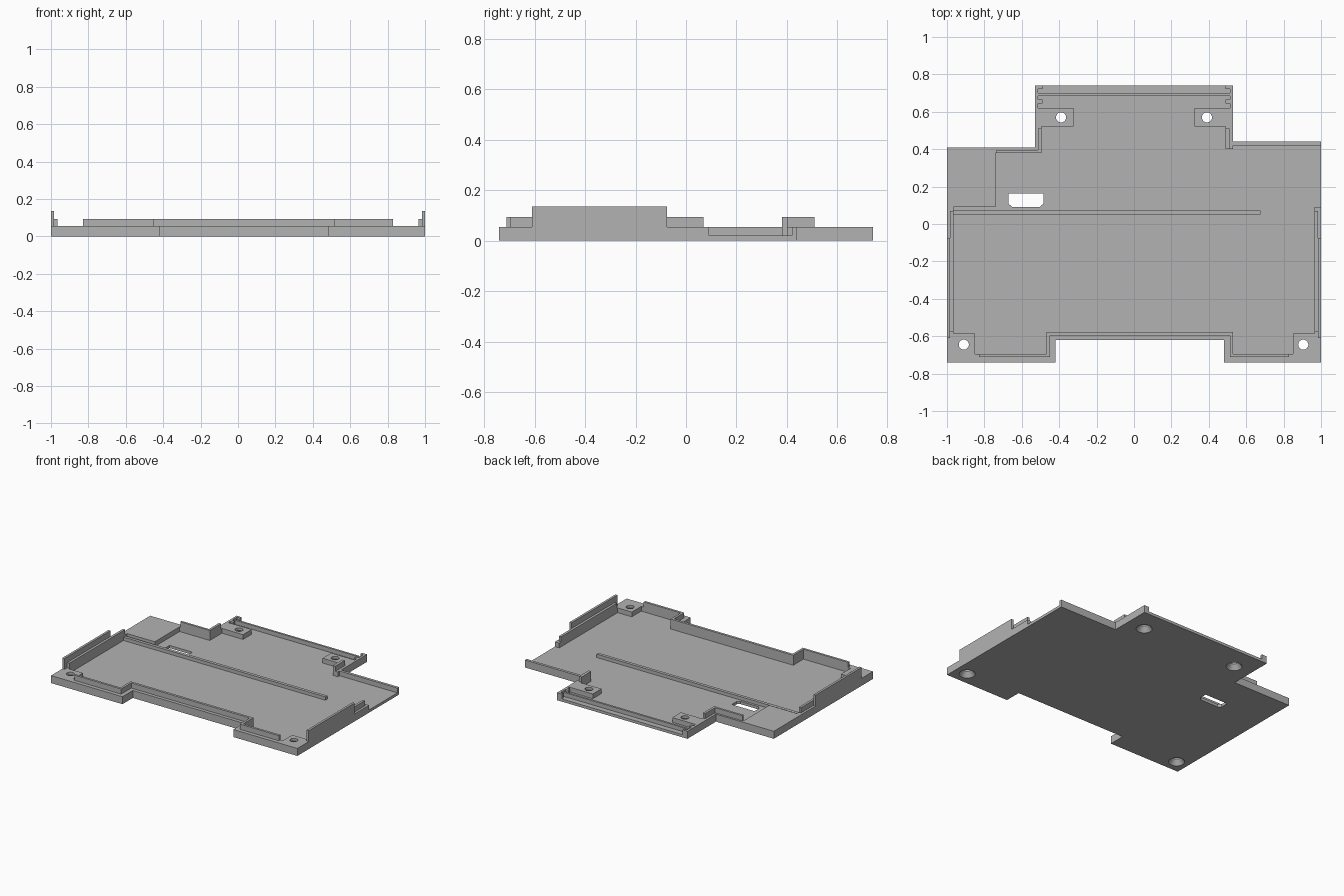
import bpy, bmesh, math

cube = bpy.data.objects.get("Cube")
if cube:
    bpy.data.objects.remove(cube)

grey = bpy.data.materials.new("plain grey plastic")
grey.use_nodes = True
colour = (0.45, 0.45, 0.45, 1)
grey.diffuse_color = colour
grey.node_tree.nodes["Principled BSDF"].inputs["Base Color"].default_value = colour

FLOOR, RIM, LIP, TALL = 0.02, 0.055, 0.093, 0.135


def finish(name, bm):
    bmesh.ops.recalc_face_normals(bm, faces=bm.faces)
    mesh = bpy.data.meshes.new(name)
    bm.to_mesh(mesh)
    bm.free()
    mesh.materials.append(grey)
    obj = bpy.data.objects.new(name, mesh)
    bpy.context.collection.objects.link(obj)
    return obj


def add_prism(bm, outline, z0, z1):
    face = bm.faces.new([bm.verts.new((x, y, z0)) for x, y in outline])
    new = bmesh.ops.extrude_face_region(bm, geom=[face])["geom"]
    verts = [v for v in new if isinstance(v, bmesh.types.BMVert)]
    bmesh.ops.translate(bm, verts=verts, vec=(0, 0, z1 - z0))


def prism(name, outline, z0, z1):
    bm = bmesh.new()
    add_prism(bm, outline, z0, z1)
    return finish(name, bm)


def box(name, x0, x1, y0, y1, z0, z1):
    return prism(name, [(x0, y0), (x1, y0), (x1, y1), (x0, y1)], z0, z1)


# Base plate
floor = prism("floor", [
    (-1, -.74), (-.42, -.74), (-.42, -.62), (.48, -.62), (.48, -.74), (1, -.74),
    (1, .44), (.53, .44), (.53, .74), (-.53, .74), (-.53, .41), (-1, .41)], 0, FLOOR)

# Front wall stepping around the notch, and the lip standing on its inner edge
inner = [(.85, -.695), (.53, -.695), (.53, -.577),
         (-.467, -.577), (-.467, -.695), (-.85, -.695)]
prism("front_wall", [
    (-.85, -.74), (-.42, -.74), (-.42, -.62), (.48, -.62), (.48, -.74), (.85, -.74)]
    + inner, FLOOR, RIM)
lip_inner = [(.83, -.695)] + inner[1:-1] + [(-.83, -.695)]
prism("front_lip", [
    (-.83, -.712), (-.45, -.712), (-.45, -.595),
    (.513, -.595), (.513, -.712), (.83, -.712)] + lip_inner, RIM, LIP)

# Side walls: low wall, inner lip and tall outer guard
for side, s in (("left", 1), ("right", -1)):
    box(side + "_wall", s * .965, s, -.585, .092, FLOOR, RIM)
    box(side + "_lip", s * .965, s * .983, -.577, .07, RIM, LIP)
    box(side + "_guard", s * .983, s, -.61, -.075, RIM, TALL)

# Raised corner platform and the stepped wall beside it
prism("corner_platform", [
    (-1, .092), (-.74, .092), (-.74, .38), (-.495, .38), (-.495, .52),
    (-.53, .52), (-.53, .41), (-1, .41)], FLOOR, RIM)
prism("platform_lip", [
    (-.735, .38), (-.495, .38), (-.495, .51), (-.513, .51),
    (-.513, .396), (-.735, .396)], RIM, LIP)

# Back walls on the left side
box("back_left_wall", .53, 1, .42, .44, FLOOR, RIM)
box("neck_wall", .49, .53, .40, .52, FLOOR, RIM)
box("neck_lip", .49, .511, .40, .51, RIM, LIP)

# Slotted end brackets at the back
for side, s in (("left", 1), ("right", -1)):
    prism(side + "_end_bracket", [(s * x, y) for x, y in (
        (.53, .62), (.53, .74), (.49, .74), (.49, .723), (.513, .723),
        (.513, .665), (.49, .665), (.49, .645), (.513, .645), (.513, .62))], FLOOR, RIM)

# Ribs on the floor
box("back_rib", -.513, .513, .685, .70, FLOOR, .05)
box("long_rib", -.965, .675, .05, .073, FLOOR, .045)

# Screw pads
pads = []
for side, s in (("left", 1), ("right", -1)):
    pads.append(box(side + "_front_pad", s * .85, s, -.74, -.585, FLOOR, RIM))
    pads.append(box(side + "_back_pad", s * .323, s * .53, .52, .62, FLOOR, RIM))

# Cutter: countersunk screw holes and the chamfered slot
bm = bmesh.new()
for cx, cy in ((-.91, -.645), (.905, -.645), (-.39, .57), (.39, .57)):
    rings = []
    for r, z in ((.056, -.003), (.027, .036), (.027, .1)):
        rings.append([bm.verts.new((cx + r * math.cos(a), cy + r * math.sin(a), z))
                      for a in (math.tau * i / 32 for i in range(32))])
    for low, high in zip(rings, rings[1:]):
        for i in range(32):
            j = (i + 1) % 32
            bm.faces.new((low[i], low[j], high[j], high[i]))
    bm.faces.new(rings[0])
    bm.faces.new(rings[-1])
add_prism(bm, [(-.65, .09), (-.505, .09), (-.485, .108), (-.485, .163),
               (-.67, .163), (-.67, .108)], -.01, .1)
cutter = finish("hole_cutter", bm)
cutter.hide_render = True

for obj in [floor] + pads:
    mod = obj.modifiers.new("holes", "BOOLEAN")
    mod.operation = "DIFFERENCE"
    mod.solver = "EXACT"
    mod.object = cutter
    bpy.context.view_layer.objects.active = obj
    bpy.ops.object.modifier_apply(modifier=mod.name)
bpy.data.objects.remove(cutter)
